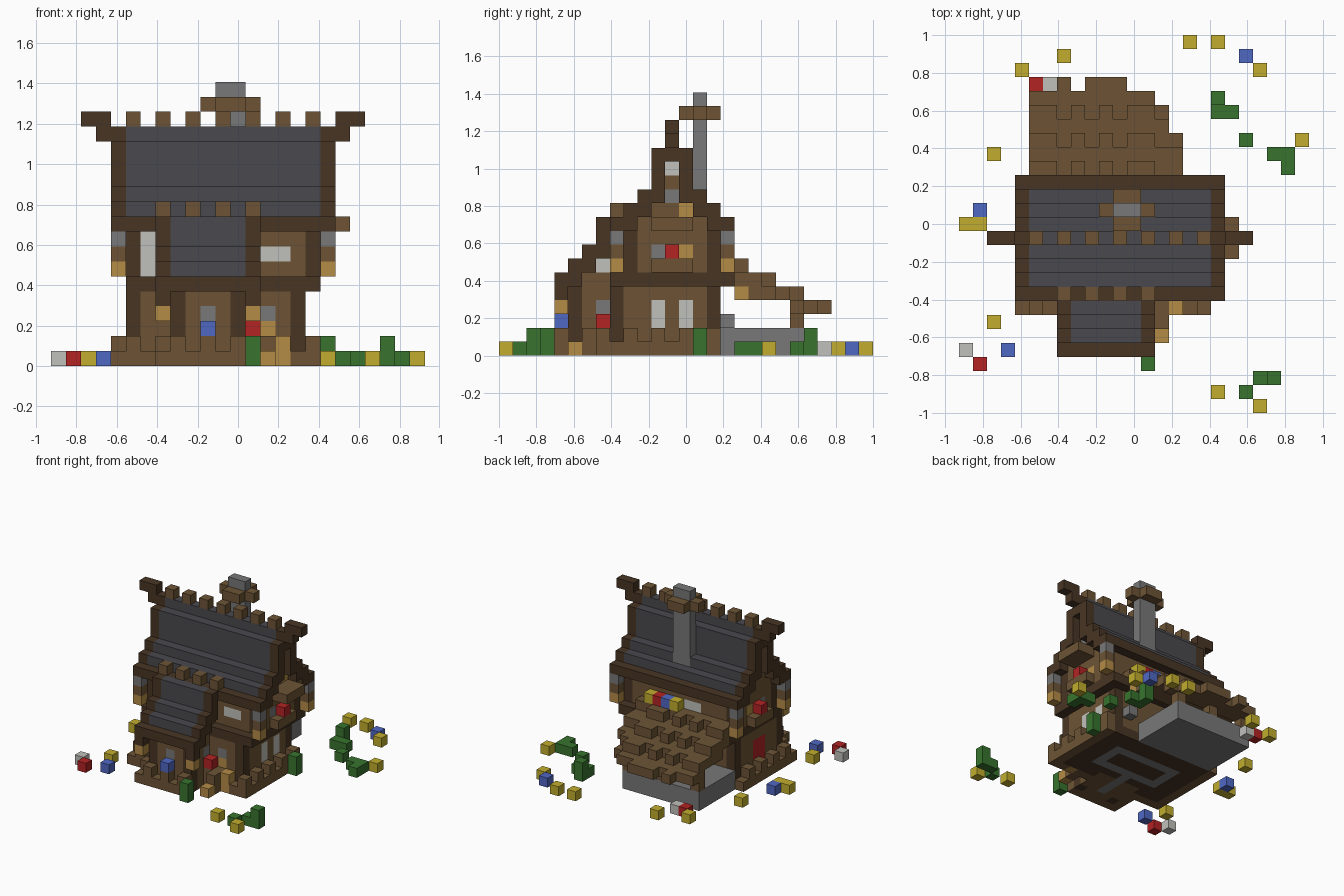
import bpy
import bmesh
from mathutils import Vector

if "Cube" in bpy.data.objects:
    bpy.data.objects.remove(bpy.data.objects["Cube"])

UNIT = 2 / 27              # edge of one block
MIDDLE = Vector((12, 13, -0.5))

PALETTE = {
    "dark_timber": "483524", "timber": "6d5435", "slate": "49494e",
    "stone": "787878", "plaster": "c0c0bb", "lamp_wood": "b58c46",
    "leaf": "38742f", "red": "b32324", "blue": "5068c4", "yellow": "c2ae2e",
}


def linear(code):
    values = [int(code[n:n + 2], 16) / 255 for n in (0, 2, 4)]
    return [((v + 0.055) / 1.055) ** 2.4 if v > 0.04 else v / 12.92 for v in values] + [1]


materials = {}
for name, code in PALETTE.items():
    mat = bpy.data.materials.new(name)
    mat.use_nodes = True
    mat.diffuse_color = linear(code)
    shader = mat.node_tree.nodes["Principled BSDF"]
    shader.inputs["Base Color"].default_value = linear(code)
    shader.inputs["Roughness"].default_value = 0.9
    materials[name] = mat

blocks = {}                # grid cell -> (part, colour)


def span(s):
    return (s,) if isinstance(s, int) else range(s[0], s[1] + 1) if isinstance(s, tuple) else s


def fill(part, colour, xs, ys, zs):
    """Fill cells; an int is one cell, a tuple is an inclusive range, a list is itself."""
    for x in span(xs):
        for y in span(ys):
            for z in span(zs):
                blocks[x, y, z] = (part, colour)


# Ground floor walls with corner posts
fill("floor", "dark_timber", (5, 16), (8, 15), 0)
fill("ground_walls", "timber", (5, 16), (8, 15), (1, 4))
fill("ground_posts", "dark_timber", [5, 16], [8, 15], (0, 4))
fill("porch_walls", "timber", (8, 12), (5, 8), (0, 5))
fill("porch_posts", "dark_timber", [8, 12], 5, (0, 4))

# Stone inlay under the floor
fill("floor_inlay", "stone", (7, 14), [10, 13], 0)
fill("floor_inlay", "stone", [7, 14], (10, 13), 0)
fill("floor_inlay", "stone", 10, (6, 9), 0)

# Uneven timber plinth
for x in range(4, 18):
    for y in range(4, 17):
        house = x in (4, 17) and 7 <= y <= 15 or y == 7
        porch = y == 4 and 7 <= x <= 12 or x == 7 and y < 7
        if (house or porch) and (x, y, 0) not in blocks:
            fill("plinth", "timber", x, y, (0, 1 - (x + y) % 2))

# Upper floor walls, beams and posts
fill("floor_beam", "dark_timber", (5, 17), (8, 16), 5)
fill("upper_walls", "timber", (5, 17), (9, 15), (6, 9))
fill("upper_posts", "dark_timber", [5, 17], [9, 15], (6, 9))

# Main roof: stepped slate with dark timber verges and eaves
ROOF_TOP = [9, 10, 11, 14, 15]
for step, top in enumerate(ROOF_TOP):
    below = ROOF_TOP[step - 1] if step else top
    for y in {8 + step, 16 - step}:
        if step:
            fill("gable_walls", "timber", [5, 17], y, (9, top))
            fill("main_roof", "slate", (6, 16), y, (9, top))
            fill("main_roof", "slate", [5, 17], y, top)
            if step == 3:
                fill("main_roof", "slate", [5, 17], y, (12, top))
        else:
            fill("eaves", "dark_timber", (4, 18), y, top)
        fill("verges", "dark_timber", [4, 18], y, (min(below, top), top))

# Ridge stubs and horns
fill("ridge_stubs", "timber", range(5, 18, 2), 12, 16)
fill("ridge_horns", "dark_timber", [3, 19], 12, (15, 16))
fill("ridge_horns", "dark_timber", [2, 20], 12, 16)

# Chimney with a timber collar
fill("chimney", "stone", (11, 12), 14, (11, 18))
fill("chimney_collar", "timber", (11, 12), [13, 15], 17)
fill("chimney_collar", "timber", [10, 13], 14, 17)

# Porch roof
fill("porch_roof_eave", "dark_timber", (7, 13), 4, 5)
for y, low, top in ((5, 5, 6), (6, 6, 7), (7, 7, 9)):
    fill("porch_attic", "timber", (8, 12), y, (5, top))
    fill("porch_roof", "slate", (8, 12), y, (low, top))
    fill("porch_verges", "dark_timber", [7, 13], y, (low, top))
fill("porch_attic", "timber", (8, 12), 8, (5, 8))
fill("porch_stubs", "timber", range(7, 14, 2), 8, 10)
fill("porch_side_windows", "plaster", [8, 12], 7, 6)

# Hanging lanterns at the roof corners and the porch
fill("lantern_caps", "stone", [4, 18], [8, 16], 8)
fill("lantern_frames", "timber", [4, 18], [8, 16], 7)
fill("lanterns", "lamp_wood", [4, 18], [8, 16], 6)
fill("porch_lantern_arms", "dark_timber", [7, 13], 4, 4)
fill("porch_lanterns", "lamp_wood", [7, 13], 4, 3)

# Windows and door
fill("front_upper_window", "plaster", (14, 15), 9, 7)
fill("front_tall_window", "plaster", 6, 9, (6, 8))
fill("porch_window", "stone", 10, 5, 3)
fill("porch_flower", "blue", 10, 4, 2)
fill("porch_side_lamp", "stone", 12, 7, 3)
fill("porch_side_flower", "red", 13, 7, 2)
fill("front_door", "lamp_wood", 14, 8, 2)
fill("front_door_window", "stone", 14, 8, 3)
fill("side_windows", "plaster", 16, [11, 13], (2, 3))
fill("side_door", "red", 5, (11, 12), (1, 3))
fill("gable_windows", "plaster", [5, 17], 12, 13)
fill("gable_lamps", "stone", [5, 17], 12, 11)
fill("gable_blocks", "lamp_wood", [5, 17], 13, 10)
fill("upper_side_windows", "stone", [5, 17], 11, 7)
fill("upper_side_shutters", "lamp_wood", [5, 17], 13, 7)
fill("side_flower_boxes", "timber", [4, 18], (11, 13), 6)
fill("side_flowers", "red", [4, 18], 12, 7)
fill("side_awning", "timber", 19, (11, 13), 9)
fill("side_awning", "timber", 18, (11, 13), 9)

# Front steps
fill("steps", "lamp_wood", 14, 5, 0)
fill("steps", "timber", 14, (6, 7), (0, 1))
fill("steps", "lamp_wood", 15, 7, (0, 1))

# Rear lean-to: stone footing, posts and ragged plank roof
fill("rear_footing", "stone", (5, 13), (16, 21), (0, 1))
fill("rear_posts", "timber", [5, 9, 13], 21, 2)
fill("rear_lamp", "stone", 15, 16, 2)
fill("rear_lantern", "lamp_wood", 15, 17, 4)
for y, z, right in ((16, 6, 15), (17, 5, 15), (18, 5, 15), (18, 4, 15), (19, 4, 15),
                    (20, 4, 14), (21, 3, 14), (22, 3, 13)):
    fill("rear_roof", "timber", (5, right), y, z)
for y, z in ((17, 6), (19, 5), (21, 4), (23, 3)):
    fill("rear_roof", "timber", [7, 9, 10, 11] if z == 3 else [5, 6, 8, 10, 12, 13], y, z)

# Rear flower box
fill("rear_window", "plaster", (9, 10), 15, 7)
for x, colour in zip(range(11, 15), ("yellow", "blue", "red", "yellow")):
    fill("rear_flowers", colour, x, 16, 7)

# Flowers and bushes on the ground
GARDEN = {
    "plaster": [(0, 4), (6, 23)],
    "red": [(1, 3), (5, 23)],
    "blue": [(3, 4), (1, 14), (20, 25)],
    "yellow": [(2, 6), (0, 13), (1, 13), (2, 18), (4, 24), (7, 25), (16, 26), (18, 26),
               (21, 24), (24, 19), (18, 1), (21, 0)],
}
BUSHES = [(20, 1), (21, 2), (22, 2), (13, 3), (18, 14), (18, 21), (18, 22), (19, 21),
          (20, 19), (22, 18), (23, 18), (23, 17)]
TALL = [(22, 2), (13, 3), (18, 14), (18, 22)]
for colour, cells in GARDEN.items():
    for x, y in cells:
        fill("garden_flowers", colour, x, y, 0)
for x, y in BUSHES:
    fill("bushes", "leaf", x, y, (0, 1 if (x, y) in TALL else 0))

# Turn the blocks into one mesh per part, keeping only the exposed faces
AXES = [Vector(a) for a in ((1, 0, 0), (0, 1, 0), (0, 0, 1))]
parts = {}
for cell, (part, colour) in blocks.items():
    parts.setdefault(part, []).append((Vector(cell), colour))

for part, cells in parts.items():
    colours = sorted({colour for _, colour in cells})
    bm = bmesh.new()
    for cell, colour in cells:
        for n in range(3):
            for side in (-1, 1):
                out = AXES[n] * side
                if tuple(int(c) for c in cell + out) in blocks:
                    continue
                u, v = AXES[n - 2], AXES[n - 1] * side
                ring = [out - u - v, out + u - v, out + u + v, out - u + v]
                face = bm.faces.new([bm.verts.new((cell + r / 2 - MIDDLE) * UNIT) for r in ring])
                face.material_index = colours.index(colour)
    bmesh.ops.remove_doubles(bm, verts=bm.verts, dist=UNIT / 100)
    mesh = bpy.data.meshes.new(part)
    bm.to_mesh(mesh)
    bm.free()
    for colour in colours:
        mesh.materials.append(materials[colour])
    bpy.context.scene.collection.objects.link(bpy.data.objects.new(part, mesh))
